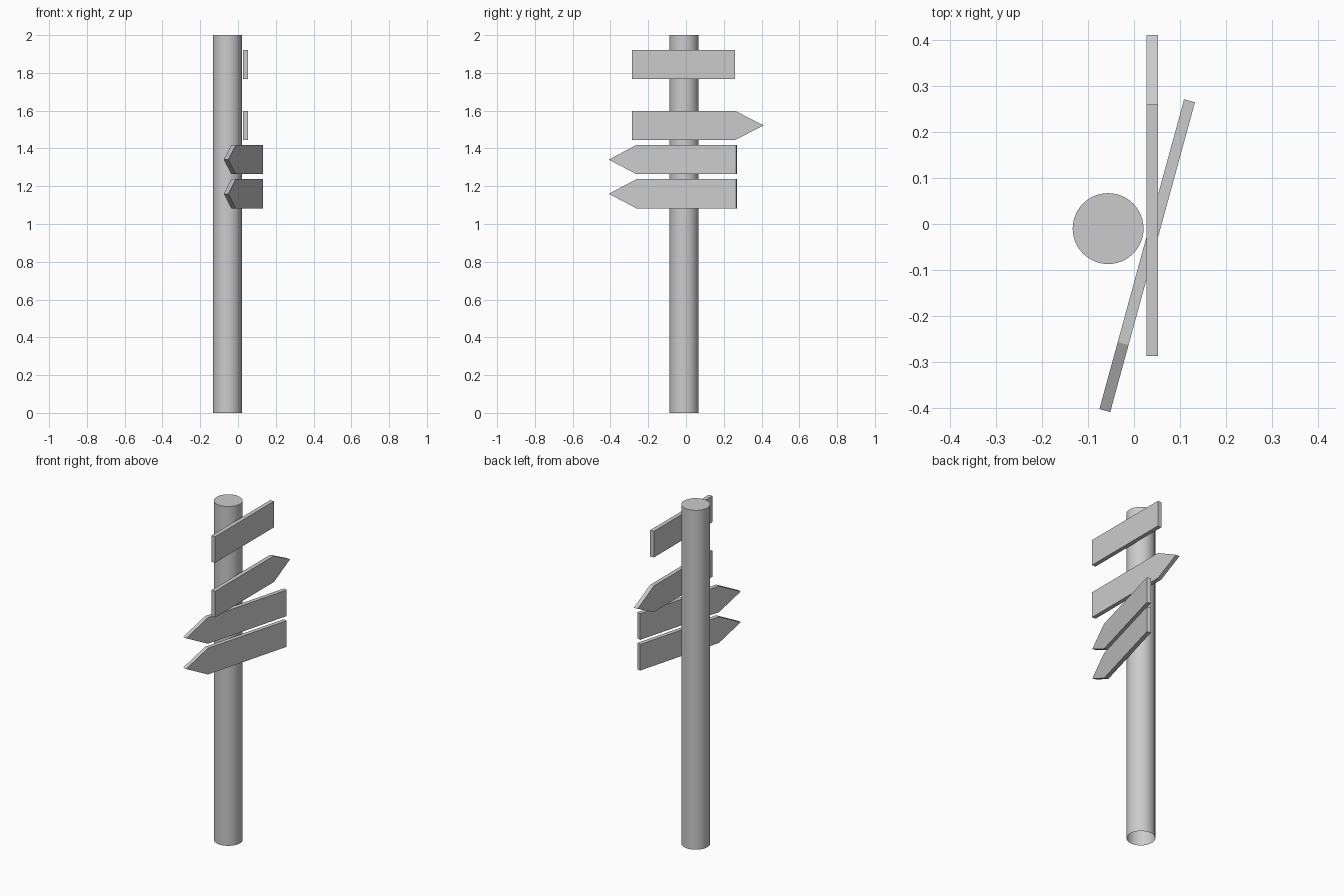
import bpy, bmesh, math

if "Cube" in bpy.data.objects:
    bpy.data.objects.remove(bpy.data.objects["Cube"])

BUTT, SHOULDER, TIP = -0.287, 0.26, 0.411   # sign positions along its length
HALF_H, HALF_T = 0.077, 0.0122             # half height, half thickness


def finish(name, bm, loc, angle=0.0):
    bmesh.ops.recalc_face_normals(bm, faces=bm.faces)
    mesh = bpy.data.meshes.new(name)
    bm.to_mesh(mesh)
    bm.free()
    ob = bpy.data.objects.new(name, mesh)
    ob.location = loc
    ob.rotation_euler.z = angle
    bpy.context.collection.objects.link(ob)
    return ob


def sign(name, loc, pointed=True, side=1, angle=0.0):
    """Board outline in the YZ plane, extruded through its thickness."""
    outline = [(BUTT, -HALF_H), (SHOULDER, -HALF_H), (SHOULDER, HALF_H), (BUTT, HALF_H)]
    if pointed:
        outline.insert(2, (TIP, 0))
    bm = bmesh.new()
    face = bm.faces.new([bm.verts.new((-HALF_T, side * y, z)) for y, z in outline])
    ext = bmesh.ops.extrude_face_region(bm, geom=[face], use_keep_orig=True)
    verts = [v for v in ext["geom"] if isinstance(v, bmesh.types.BMVert)]
    bmesh.ops.translate(bm, verts=verts, vec=(2 * HALF_T, 0, 0))
    return finish(name, bm, loc, angle)


# Post: capped on top, open underneath
bm = bmesh.new()
bmesh.ops.create_cone(bm, cap_ends=True, segments=48, radius1=0.077, radius2=0.077, depth=2)
bmesh.ops.delete(bm, geom=[f for f in bm.faces if f.calc_center_median().z < -0.9],
                 context='FACES_ONLY')
post = finish("post", bm, (-0.0563, -0.01, 1))
# make sure the open tube faces outwards
bpy.context.view_layer.objects.active = post
post.select_set(True)
bpy.ops.object.shade_smooth_by_angle(angle=math.radians(30))

# Signs from top to bottom
sign("top_board", (0.0398, 0, 1.844), pointed=False)
sign("upper_arrow_sign", (0.0398, 0, 1.522))
for name, z in (("middle_arrow_sign", 1.341), ("lower_arrow_sign", 1.16)):
    sign(name, (0.045, -0.009, z), side=-1, angle=math.radians(-15.3))
